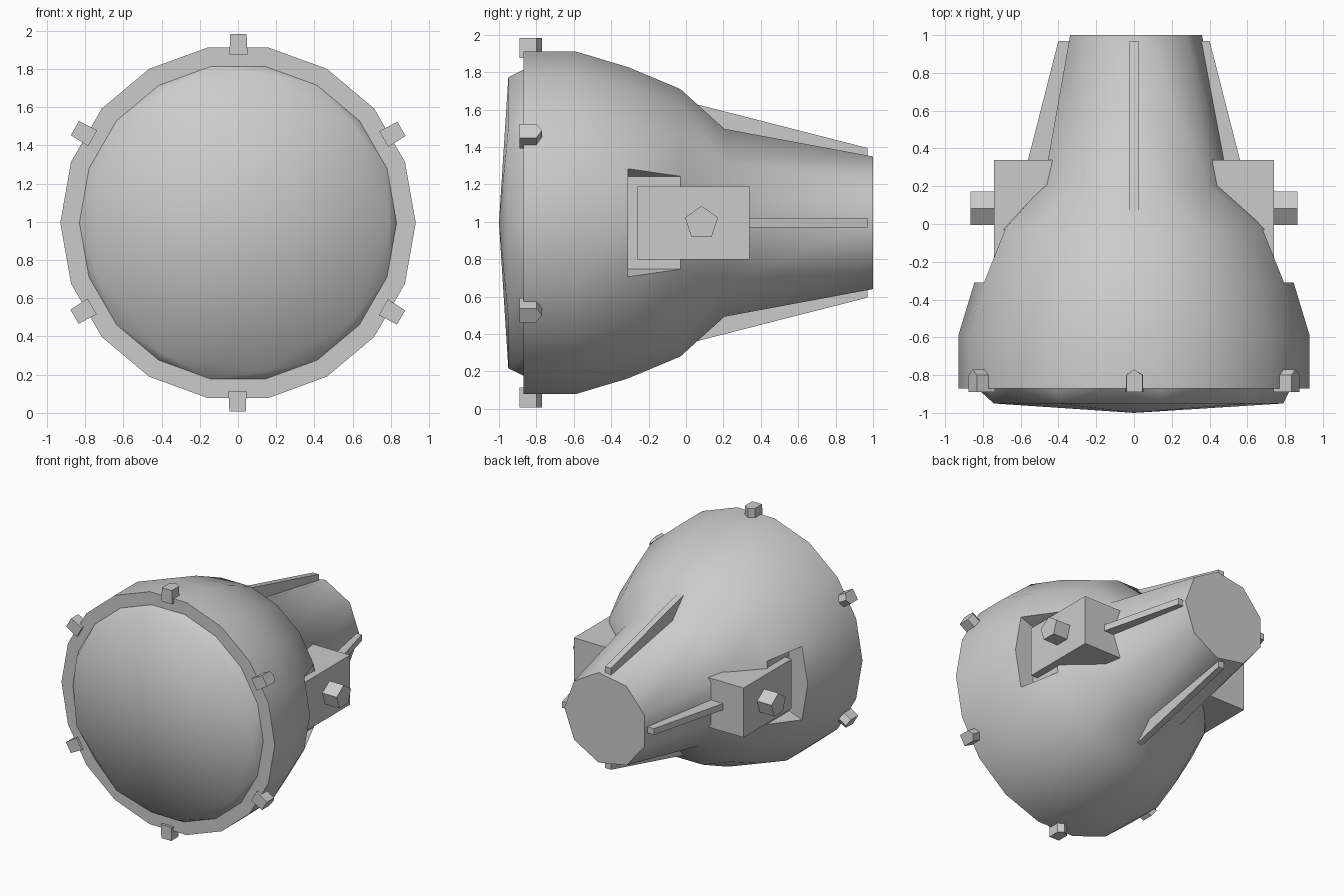
import bpy, bmesh
from math import cos, sin, tan, radians, pi

if "Cube" in bpy.data.objects:
    bpy.data.objects.remove(bpy.data.objects["Cube"])

CZ = 0.995  # height of the lamp axis


def finish(name, bm, smooth=None):
    bmesh.ops.recalc_face_normals(bm, faces=bm.faces)
    me = bpy.data.meshes.new(name)
    bm.to_mesh(me)
    bm.free()
    ob = bpy.data.objects.new(name, me)
    bpy.context.collection.objects.link(ob)
    if smooth:
        bpy.ops.object.select_all(action='DESELECT')
        ob.select_set(True)
        bpy.context.view_layer.objects.active = ob
        bpy.ops.object.shade_smooth_by_angle(angle=radians(smooth))
    return ob


def ring(bm, r, y, n):
    return [bm.verts.new((r * cos(2 * pi * i / n), y, CZ + r * sin(2 * pi * i / n)))
            for i in range(n)]


def bridge(bm, a, b, skip=()):
    n, m = len(a), len(b)
    if n == m:
        for i in range(n):
            if i not in skip:
                bm.faces.new((a[i], a[(i + 1) % n], b[(i + 1) % n], b[i]))
    else:  # 18-sided ring to 9-sided ring
        for i in range(m):
            j, k = 2 * i, (i + 1) % m
            bm.faces.new((a[j], a[j + 1], b[i]))
            bm.faces.new((a[j + 1], b[k], b[i]))
            bm.faces.new((a[j + 1], a[(j + 2) % n], b[k]))


def prism(name, pts, place, lo, hi, taper=1.0):
    """Extrude a 2D outline between lo and hi; place maps (u, v, w) to xyz."""
    bm = bmesh.new()
    a = [bm.verts.new(place(u, v, lo)) for u, v in pts]
    b = [bm.verts.new(place(u * taper, v, hi)) for u, v in pts]
    bridge(bm, a, b)
    bm.faces.new(a)
    bm.faces.new(b)
    return finish(name, bm)


# Housing: 18-sided bowl narrowing to a 9-sided tail, recessed at both sides
bm = bmesh.new()
lip_in = ring(bm, 0.83, -0.87, 18)
lip = ring(bm, 0.93, -0.87, 18)
bowl = ring(bm, 0.93, -0.59, 18)
mid = ring(bm, 0.845, -0.31, 18)
neck = ring(bm, 0.726, -0.03, 18)
waist = ring(bm, 0.51, 0.205, 9)
tail = ring(bm, 0.36, 1.0, 9)
bridge(bm, lip_in, lip)
bridge(bm, lip, bowl)
bridge(bm, bowl, mid)
bridge(bm, mid, neck, skip=(17, 0, 8, 9))
bridge(bm, neck, waist)
bridge(bm, waist, tail)
bm.faces.new(tail)
for c in (0, 9):
    p, q = (c - 1) % 18, c + 1
    fp, fq = (bm.verts.new((neck[k].co.x, -0.31, neck[k].co.z)) for k in (p, q))
    bm.faces.new((mid[p], mid[c], mid[q], fq, fp))
    bm.faces.new((fp, fq, neck[q], neck[p]))
    bm.faces.new((mid[p], neck[p], fp))
    bm.faces.new((mid[q], neck[q], fq))
    bm.faces.new((neck[p], neck[c], neck[q]))
# Front lens: 9-sided shallow cone on the inner lip
lens = ring(bm, 0.79, -0.95, 9)
bridge(bm, lip_in, lens)
tip = bm.verts.new((0, -1.0, CZ))
for i in range(9):
    bm.faces.new((lens[i], lens[(i + 1) % 9], tip))
finish("lamp_housing", bm, 46)

# Cooling fins around the tail
fin = [(0.05, 0.635), (0.97, 0.40), (0.97, 0.30), (0.05, 0.45)]
for k in range(4):
    a = k * pi / 2
    prism(f"cooling_fin_{k}", fin,
          lambda y, r, t, a=a: (r * cos(a) - t * sin(a), y, CZ + r * sin(a) + t * cos(a)),
          -0.025, 0.025)

# Rim clips, small wedge blocks pointing outwards
clip = [(-0.05, -0.89), (0.045, -0.89), (0.045, -0.80), (0.0, -0.77), (-0.05, -0.80)]
for k in range(6):
    a = radians(30 + 60 * k)
    prism(f"rim_clip_{k}", clip,
          lambda t, y, r, a=a: (r * cos(a) - t * sin(a), y, CZ + r * sin(a) + t * cos(a)),
          0.88, 0.987, 0.9)

# Side mounting blocks and five-sided pivot pins
block = [(-0.26, -0.195), (0.34, -0.195), (0.34, 0.195), (-0.26, 0.195)]
pin = [(0.083 + 0.093 * cos(radians(90 + 72 * i)), 0.09 * sin(radians(90 + 72 * i)))
       for i in range(5)]
for side, s in (("right", 1), ("left", -1)):
    put = lambda y, z, x, s=s: (s * x, y, CZ + z)
    prism(f"mount_block_{side}", block, put, 0.38, 0.74)
    prism(f"pivot_pin_{side}", pin, put, 0.70, 0.865)
